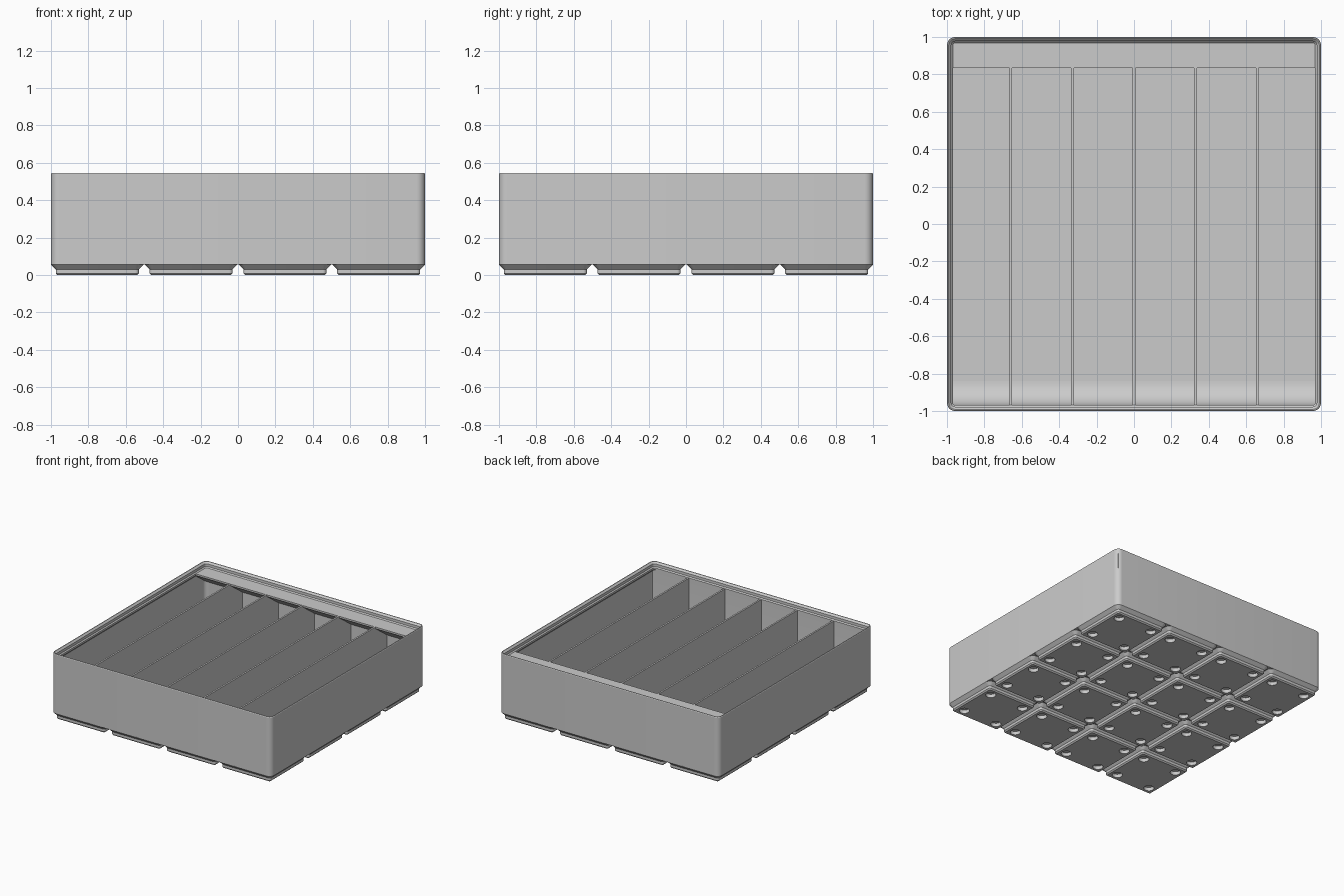
import bpy, bmesh, math

if "Cube" in bpy.data.objects:
    bpy.data.objects.remove(bpy.data.objects["Cube"])

grey = bpy.data.materials.new("plain grey")
grey.use_nodes = True
GREY = (0.6, 0.6, 0.6, 1)
grey.diffuse_color = GREY
grey.node_tree.nodes["Principled BSDF"].inputs["Base Color"].default_value = GREY

TOP = 0.5015      # top of dividers and label shelf
FLOOR = 0.0836
PITCH = 0.5015    # foot spacing


def finish(name, bm, smooth=True):
    bmesh.ops.recalc_face_normals(bm, faces=bm.faces)
    mesh = bpy.data.meshes.new(name)
    bm.to_mesh(mesh)
    bm.free()
    mesh.materials.append(grey)
    ob = bpy.data.objects.new(name, mesh)
    bpy.context.collection.objects.link(ob)
    if smooth:
        activate(ob)
        bpy.ops.object.shade_smooth_by_angle(angle=math.radians(30))
    return ob


def activate(ob):
    bpy.ops.object.select_all(action='DESELECT')
    ob.select_set(True)
    bpy.context.view_layer.objects.active = ob


def rounded_square(half, radius, steps=8):
    """Outline of a square with rounded corners."""
    c = half - radius
    points = []
    for k, (sx, sy) in enumerate([(1, 1), (-1, 1), (-1, -1), (1, -1)]):
        for i in range(steps + 1):
            a = math.pi / 2 * (k + i / steps)
            points.append((sx * c + radius * math.cos(a), sy * c + radius * math.sin(a)))
    return points


def loft(name, half, radius, profile):
    """Sweep an (inset, height) profile round a rounded square, capped at both ends."""
    bm = bmesh.new()
    rings = []
    for inset, z in profile:
        outline = rounded_square(half - inset, max(radius - inset, 0.008))
        rings.append([bm.verts.new((x, y, z)) for x, y in outline])
    for a, b in zip(rings, rings[1:]):
        for i in range(len(a)):
            j = (i + 1) % len(a)
            bm.faces.new((a[i], a[j], b[j], b[i]))
    bm.faces.new(rings[0])
    bm.faces.new(rings[-1])
    return finish(name, bm)


def prism(name, profile, x0, x1):
    """Extrude a (y, z) profile along x."""
    bm = bmesh.new()
    face = bm.faces.new([bm.verts.new((x0, y, z)) for y, z in profile])
    new = bmesh.ops.extrude_face_region(bm, geom=[face])["geom"]
    bmesh.ops.translate(bm, vec=(x1 - x0, 0, 0),
                        verts=[v for v in new if isinstance(v, bmesh.types.BMVert)])
    return finish(name, bm)


# Outer wall, stepped stacking lip, inner wall and floor
loft("bin_shell", 1.0, 0.045, [
    (0, 0.0567), (0, 0.54), (0.003, 0.545), (0.009, 0.545),
    (0.0227, 0.5313), (0.0227, 0.51), (0.031, TOP), (0.031, 0.487),
    (0.0113, 0.467), (0.0113, FLOOR)])

# Five dividers making six compartments
for i in range(5):
    x = (i - 2) * 0.329
    prism(f"divider_{i + 1}",
          [(-0.985, 0.08), (0.985, 0.08), (0.985, TOP - 0.0005), (-0.985, TOP - 0.0005)],
          x - 0.007, x + 0.007)

# Label shelf along the back with a sloping underside
prism("label_shelf",
      [(0.99, TOP), (0.835, TOP), (0.835, TOP - 0.014), (0.99, TOP - 0.126)],
      -0.985, 0.985)

# Curved scoop along the front, flush with the lip
R = 0.13
arc = [(-0.969 + R - R * math.cos(a), FLOOR + R - R * math.sin(a))
       for a in (math.pi / 2 * i / 12 for i in range(13))]
prism("front_scoop", [(-0.99, 0.08), (-0.99, 0.495), (-0.969, 0.495)] + arc
      + [(-0.969 + R, 0.08)], -0.985, 0.985)

# Stepped foot with four round magnet holes
foot = loft("foot", 0.2478, 0.045, [
    (0.0353, 0), (0.0257, 0.0096), (0.0257, 0.031), (0, 0.0567), (0, 0.06)])
bm = bmesh.new()
for sx in (-1, 1):
    for sy in (-1, 1):
        hole = bmesh.ops.create_cone(bm, cap_ends=True, segments=32, radius1=0.0388,
                                     radius2=0.0388, depth=0.0574)
        bmesh.ops.translate(bm, verts=hole["verts"], vec=(sx * 0.155, sy * 0.155, 0))
cutter = finish("magnet_hole_cutter", bm)
cutter.hide_render = True
activate(foot)
cut = foot.modifiers.new("holes", 'BOOLEAN')
cut.operation = 'DIFFERENCE'
cut.solver = 'EXACT'
cut.object = cutter
# keep the cut ahead of any smoothing modifier
bpy.ops.object.modifier_move_to_index(modifier=cut.name, index=0)
bpy.ops.object.modifier_apply(modifier=cut.name)
bpy.data.objects.remove(cutter)
activate(foot)
bpy.ops.object.shade_smooth_by_angle(angle=math.radians(30))

# Four by four grid of feet
for row in range(4):
    for col in range(4):
        ob = foot if row == col == 0 else foot.copy()
        if ob is not foot:
            bpy.context.collection.objects.link(ob)
        ob.name = f"foot_{row + 1}_{col + 1}"
        ob.location = ((col - 1.5) * PITCH, (row - 1.5) * PITCH, 0)
